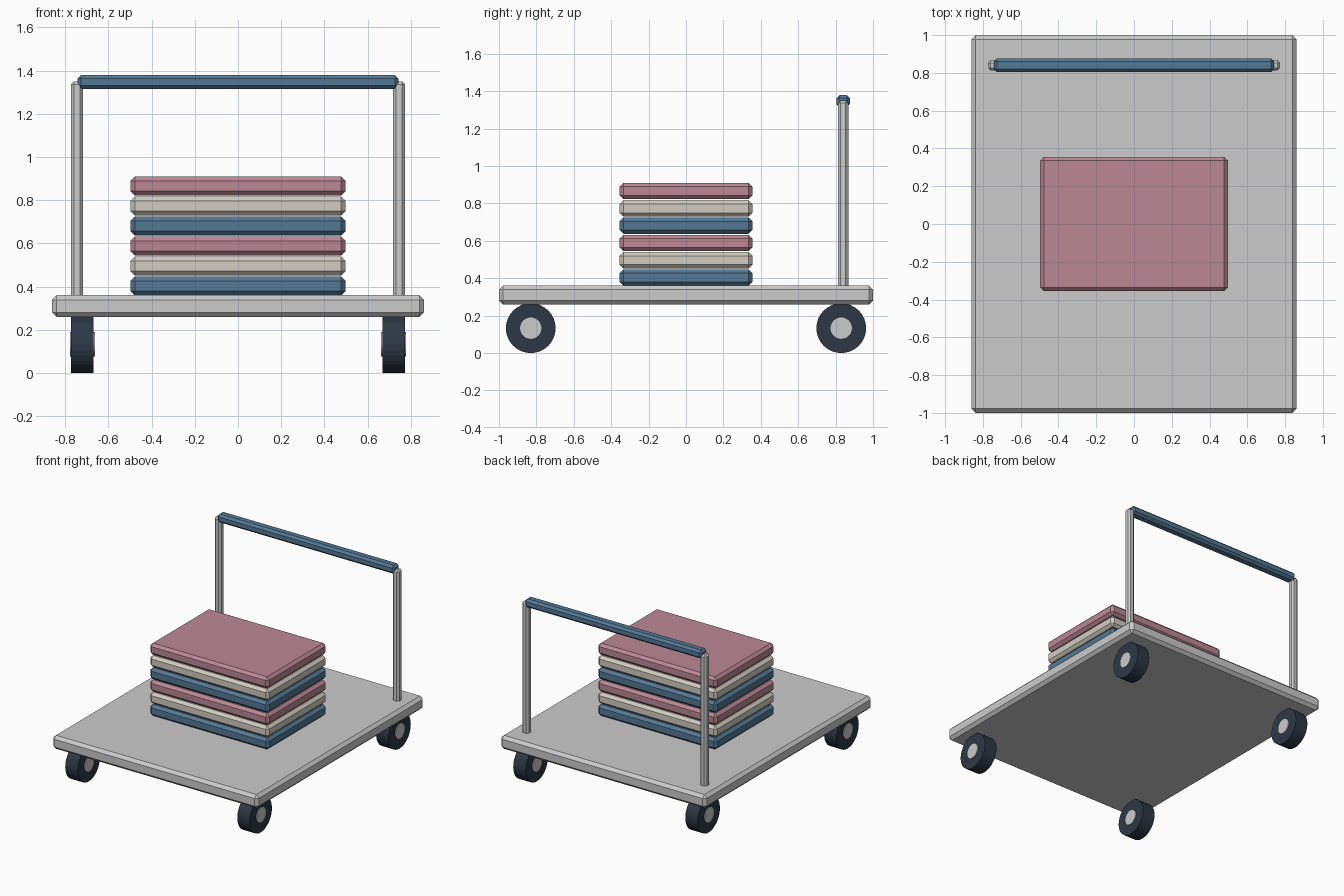
import bpy
from math import pi

if "Cube" in bpy.data.objects:
    bpy.data.objects.remove(bpy.data.objects["Cube"])


def material(name, rgb):
    m = bpy.data.materials.new(name)
    m.diffuse_color = (*rgb, 1)
    m.use_nodes = True
    m.node_tree.nodes["Principled BSDF"].inputs["Base Color"].default_value = m.diffuse_color
    return m


BLUE = material("blue", (0.09, 0.19, 0.30))
PINK = material("pink", (0.50, 0.25, 0.30))
CREAM = material("cream", (0.65, 0.61, 0.54))
DARK = material("dark_rubber", (0.027, 0.04, 0.06))


def finish(name, mat):
    o = bpy.context.object
    o.name = o.data.name = name
    if mat:
        o.data.materials.append(mat)
    return o


def box(name, centre, size, bevel, mat=None):
    """Box with a single flat chamfer on every edge."""
    bpy.ops.mesh.primitive_cube_add(size=1, location=centre)
    o = finish(name, mat)
    o.scale = size
    bpy.ops.object.transform_apply(location=False, rotation=False, scale=True)
    b = o.modifiers.new("chamfer", 'BEVEL')
    b.width = bevel
    b.segments = 1
    return o


def disc(name, centre, radius, width, mat=None):
    """Flat-shaded cylinder lying along x."""
    bpy.ops.mesh.primitive_cylinder_add(vertices=32, radius=radius, depth=width,
                                        location=centre, rotation=(0, pi / 2, 0))
    return finish(name, mat)


# Platform
box("deck", (0, 0, 0.31), (1.722, 2.0, 0.102), 0.022)

# Stack of folded goods
for i in range(6):
    z = 0.36 + 0.0925 * i + 0.0435
    box(f"stacked_slab_{i + 1}", (0, 0, z), (0.995, 0.71, 0.087), 0.02,
        (BLUE, CREAM, PINK)[i % 3])

# Push handle: two posts and a grip bar
for side, sx in (("left", -1), ("right", 1)):
    box(f"{side}_post", (sx * 0.745, 0.84, 0.845), (0.055, 0.055, 1.01), 0.014)
box("handle_bar", (0, 0.84, 1.347), (1.484, 0.072, 0.064), 0.016, BLUE)

# Wheels with hubs
for side, sx in (("left", -1), ("right", 1)):
    for end, sy in (("front", -1), ("back", 1)):
        c = (sx * 0.72, sy * 0.83, 0.133)
        disc(f"{end}_{side}_wheel", c, 0.133, 0.104, DARK)
        disc(f"{end}_{side}_hub", c, 0.057, 0.116)
